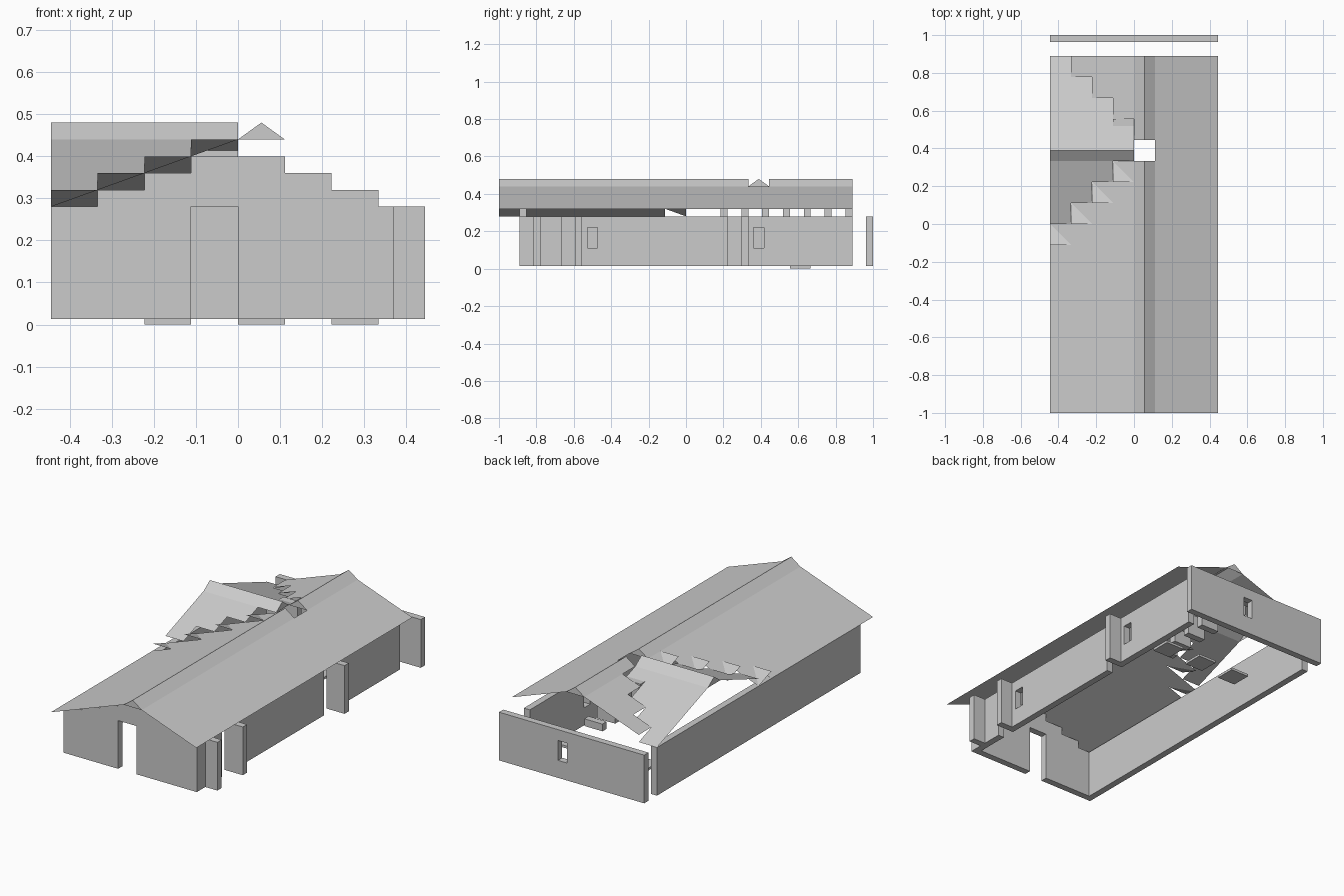
import bpy, bmesh

if "Cube" in bpy.data.objects:
    bpy.data.objects.remove(bpy.data.objects["Cube"])

U = 1 / 9        # one plan tile
H = 0.04         # rise of one roof tile
T = U / 3        # wall thickness
B, W = 0.0133, 0.28   # wall bottom and top


def surface(name, polys):
    """Joined flat polygons."""
    bm = bmesh.new()
    for p in polys:
        bm.faces.new([bm.verts.new(v) for v in p])
    bmesh.ops.remove_doubles(bm, verts=bm.verts, dist=1e-4)
    me = bpy.data.meshes.new(name)
    bm.to_mesh(me)
    bm.free()
    ob = bpy.data.objects.new(name, me)
    bpy.context.collection.objects.link(ob)
    return ob


def prism(name, outline, y0, y1):
    """Outline in x, z extruded along y."""
    bm = bmesh.new()
    f = bm.faces.new([bm.verts.new((x, y0, z)) for x, z in outline])
    r = bmesh.ops.extrude_face_region(bm, geom=[f])
    vs = [v for v in r["geom"] if isinstance(v, bmesh.types.BMVert)]
    bmesh.ops.translate(bm, verts=vs, vec=(0, y1 - y0, 0))
    bmesh.ops.recalc_face_normals(bm, faces=bm.faces)
    me = bpy.data.meshes.new(name)
    bm.to_mesh(me)
    bm.free()
    ob = bpy.data.objects.new(name, me)
    bpy.context.collection.objects.link(ob)
    return ob


def box(name, x0, x1, y0, y1, z0=B, z1=W):
    return prism(name, [(x0, z0), (x1, z0), (x1, z1), (x0, z1)], y0, y1)


def cut(ob, x0, x1, y0, y1):
    """Window opening."""
    c = box("window_cutter", x0, x1, y0, y1, 0.11, 0.22)
    m = ob.modifiers.new("window", 'BOOLEAN')
    m.operation, m.solver, m.object = 'DIFFERENCE', 'EXACT', c
    bpy.context.view_layer.objects.active = ob
    bpy.ops.object.modifier_apply(modifier=m.name)
    bpy.data.objects.remove(c)


# front wall with doorway and stepped gable
steps = [(3, 0), (3, 1), (2, 1), (2, 2), (1, 2), (1, 3)]
top = [(i * U, W + k * H) for i, k in steps]
top[0] = (3 * U, B)
left_top = [(-x, z) for x, z in reversed(top[1:])] + [(-3 * U, W), (-4 * U, W)]
prism("front_wall", top + left_top + [(-4 * U, B), (-U, B), (-U, W), (0, W), (0, B)],
      -8 * U, -8 * U + T)

# left and back walls
box("left_wall", -4 * U, -4 * U + T, -8 * U + T, 8 * U)
back = box("back_wall", -4 * U, 4 * U, 1 - T, 1)
cut(back, U / 4, 3 * U / 4, 0.9, 1.1)

# right wall in separate lengths, with turned pieces sticking out
box("right_wall_short", 3 * U, 3 * U + T, -7 * U, -6 * U)
mid = box("right_wall_middle", 3 * U, 3 * U + T, -5 * U, 2 * U)
cut(mid, 0.25, 0.5, -4.75 * U, -4.25 * U)
rear = box("right_wall_rear", 3 * U, 3 * U + T, 3 * U, 8 * U)
cut(rear, 0.25, 0.5, 3.25 * U, 3.75 * U)
box("corner_leg", 3 * U, 3 * U + T, -8 * U, -7 * U - T)
for y in (-7, -5, 3):
    box("turned_wall_piece", 3 * U, 4 * U, y * U - T, y * U)

# thin floor slabs
for x in (-2, 0, 2):
    box("floor_slab", x * U, (x + 1) * U, 5 * U, 6 * U, 0, B)

# stepped rows of blocks under the side roof
for row in range(4):
    for y in range(2 + row, 9 - row):
        z = W + row * H
        box("gable_block", -U, 0, y * U - T, y * U, z, z + (H if row < 3 else B))


def P(x, y, k):
    """Tile coordinates to a point on the roof."""
    return (x * U, y * U, W + k * H)


# main roof slopes, left one cut in steps for the side roof
left = []
for k in range(4):
    spans = [(-9, k - 1)] + ([(8 - k, 8)] if k else [])
    for a, b in spans:
        left.append([P(k - 4, a, k), P(k - 3, a, k + 1), P(k - 3, b, k + 1), P(k - 4, b, k)])
surface("main_roof_left", left)
surface("main_roof_right", [[P(1, -9, 4), P(4, -9, 1), P(4, 8, 1), P(1, 8, 4)]])

# main ridge in two lengths, with closed ends
for a, b in ((-9, 3), (4, 8)):
    surface("main_ridge", [
        [P(0, a, 4), P(.5, a, 5), P(.5, b, 5), P(0, b, 4)],
        [P(.5, a, 5), P(1, a, 4), P(1, b, 4), P(.5, b, 5)],
        [P(0, a, 4), P(1, a, 4), P(.5, a, 5)],
        [P(1, b, 4), P(0, b, 4), P(.5, b, 5)]])

# side roof ridge
surface("side_ridge", [
    [P(-4, 3, 4), P(0, 3, 4), P(0, 3.5, 5), P(-4, 3.5, 5)],
    [P(-4, 3.5, 5), P(0, 3.5, 5), P(0, 4, 4), P(-4, 4, 4)],
    [P(0, 3, 4), P(0, 4, 4), P(0, 3.5, 5)],
    [P(-4, 4, 4), P(-4, 3, 4), P(-4, 3.5, 5)]])

# side roof slopes with stepped edges
surface("side_roof_front", [
    [P(-4, k, k + 1), P(k - 3, k, k + 1), P(k - 3, k + 1, k + 2), P(-4, k + 1, k + 2)]
    for k in range(3)])
surface("side_roof_back", [
    [P(-4, 4 + j, 4 - j), P(-j, 4 + j, 4 - j), P(-j, 5 + j, 3 - j), P(-4, 5 + j, 3 - j)]
    for j in range(4)])

# folded valley tiles, low corner turned to the back
for k in range(4):
    x, y = k - 4, k - 1
    low, far = P(x, y + 1, k), P(x + 1, y, k + 1)
    surface("valley_tile", [[low, P(x, y, k + 1), far],
                            [low, far, P(x + 1, y + 1, k + 1)]])
